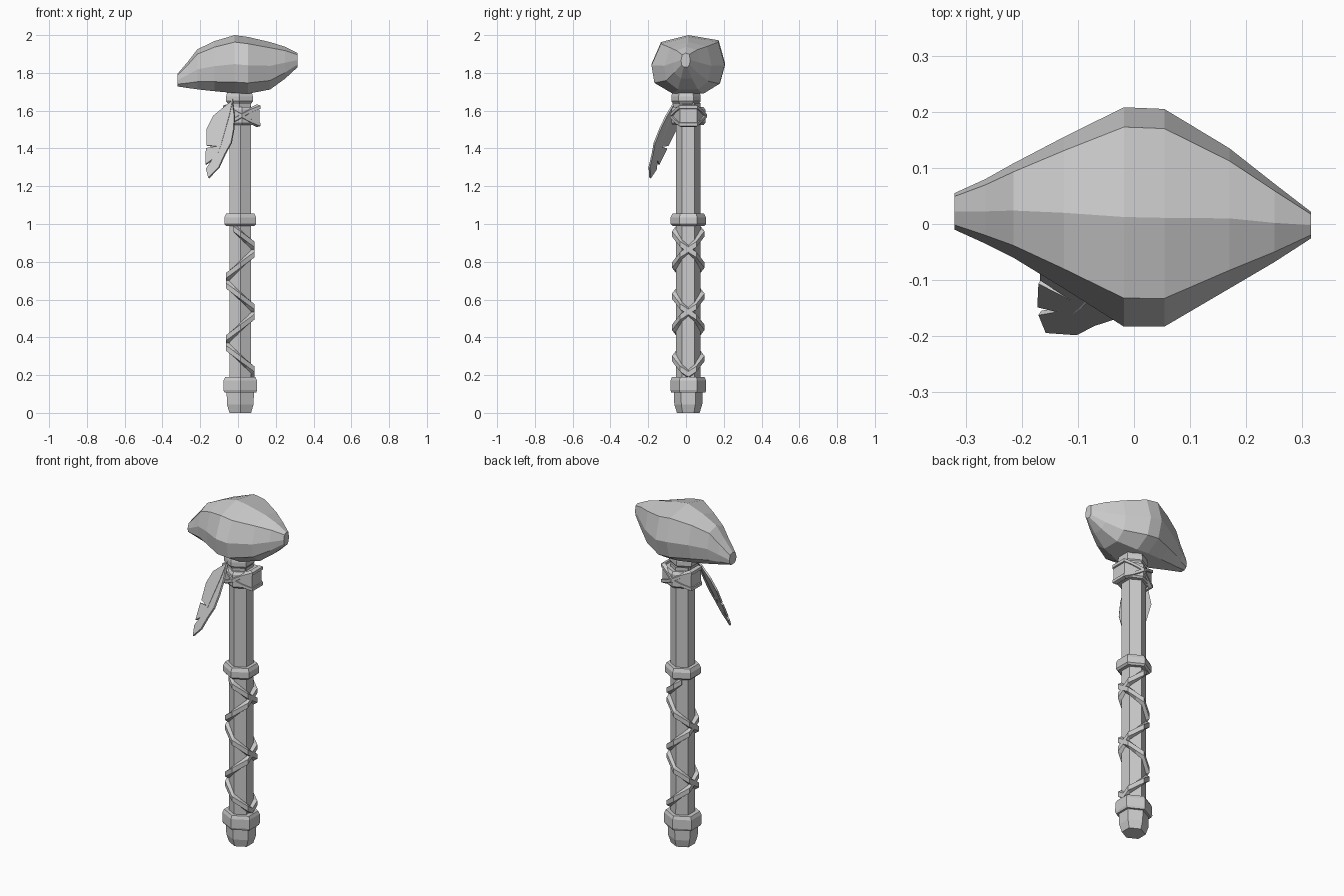
import bpy, bmesh
from math import sin, cos, pi, radians
from mathutils import Vector

if "Cube" in bpy.data.objects:
    bpy.data.objects.remove(bpy.data.objects["Cube"])

CX, CY = 0.012, 0.012   # handle axis


def make(name, verts, faces):
    me = bpy.data.meshes.new(name)
    me.from_pydata(verts, [], faces)
    bm = bmesh.new()
    bm.from_mesh(me)
    bmesh.ops.recalc_face_normals(bm, faces=bm.faces)
    bm.to_mesh(me)
    bm.free()
    ob = bpy.data.objects.new(name, me)
    bpy.context.collection.objects.link(ob)
    return ob


def loft(name, rings):
    """Skin a list of equal closed rings and cap both ends."""
    n, m = len(rings[0]), len(rings)
    verts = [p for r in rings for p in r]
    faces = [(i*n+j, i*n+(j+1) % n, (i+1)*n+(j+1) % n, (i+1)*n+j)
             for i in range(m-1) for j in range(n)]
    faces += [tuple(range(n)), tuple((m-1)*n+j for j in range(n))]
    return make(name, verts, faces)


def hex_part(name, profile, sx=1.0, cx=CX, cy=CY):
    """Six-sided turned part from (radius, z) pairs."""
    angs = [radians(30+60*k) for k in range(6)]
    return loft(name, [[(cx+sx*r*cos(a), cy+r*sin(a), z) for a in angs] for r, z in profile])


def strap(name, steps, z_of, radius, half, thick, sx=1.0, cx=CX):
    """Flat strap hugging the hexagon, sampled every 30 degrees."""
    rings = []
    for d in steps:
        a = radians(d)
        flat = cos(pi/6) if (d // 30) % 2 == 0 else 1.0
        z = z_of(a)
        rings.append([(cx+sx*r*flat*cos(a), CY+r*flat*sin(a), z+h)
                      for r, h in ((radius-thick, -half), (radius, -half*0.6),
                                   (radius, half*0.6), (radius-thick, half))])
    return loft(name, rings)


# Handle and its collars
hex_part("handle", [(0.066, 0.08), (0.065, 1.0), (0.066, 1.64)])
hex_part("pommel", [(0.060, 0), (0.074, 0.045), (0.076, 0.12)], 1.1)
hex_part("bottom_collar", [(0.090, 0.108), (0.095, 0.12), (0.094, 0.172), (0.086, 0.19)], 1.08)
hex_part("middle_collar", [(0.084, 0.99), (0.094, 1.0), (0.094, 1.035), (0.084, 1.055)], 1.03)
hex_part("top_collar", [(0.082, 1.525), (0.090, 1.535), (0.090, 1.605), (0.080, 1.62)], 1.2, 0.02)
hex_part("neck", [(0.064, 1.60), (0.066, 1.635), (0.078, 1.65), (0.078, 1.675), (0.066, 1.72)],
         1.05, 0.008, 0.0)

# Two counter-wound grip straps crossing on the left and right sides
for name, s in (("grip_strap_a", 1), ("grip_strap_b", -1)):
    strap(name, [s*30*k for k in range(29)], lambda a: 0.205+0.33*abs(a)/(2*pi), 0.086, 0.024, 0.024)

# Crossed lashing over the top collar
for name, s in (("lashing_a", 1), ("lashing_b", -1)):
    strap(name, range(0, 361, 30),
          lambda a: 1.573+s*0.046*max(-1, min(1, cos(a)/0.86)), 0.098, 0.014, 0.02, 1.17, 0.02)

# Stone head: faceted profile lofted along x
profile = [(0.0, 1.0), (0.82, 0.82), (1, 0), (0.86, -0.65), (0.42, -1),
           (-0.42, -1), (-0.92, -0.62), (-1, 0), (-0.74, 0.76)]
sections = [  # x, y min, y max, z min, z max
    (-0.32, -0.01, 0.055, 1.728, 1.795), (-0.265, -0.035, 0.080, 1.72, 1.86),
    (-0.215, -0.06, 0.108, 1.713, 1.925), (-0.125, -0.115, 0.155, 1.703, 1.968),
    (-0.018, -0.183, 0.208, 1.693, 2.0), (0.054, -0.183, 0.205, 1.69, 1.99),
    (0.17, -0.115, 0.135, 1.712, 1.963), (0.25, -0.068, 0.072, 1.77, 1.938),
    (0.315, -0.026, 0.022, 1.83, 1.905)]
rings = []
for x, y0, y1, z0, z1 in sections:
    rings.append([(x, (y0+y1)/2+u*(y1-y0)/2, (z0+z1)/2+v*(z1-z0)/2) for u, v in profile])
loft("stone_head", rings)


# Feather: notched outline laid on a tilted plane
def on_plane(x, z, lift=0.0):
    return Vector((x, -0.17-0.6*(x+0.03)+0.51*(z-1.43)-lift, z))


outline = [(-0.03, 1.65), (-0.018, 1.57), (-0.022, 1.50), (-0.035, 1.43), (-0.068, 1.37), (-0.10, 1.30),
           (-0.155, 1.243), (-0.168, 1.29), (-0.135, 1.34), (-0.17, 1.315), (-0.168, 1.40),
           (-0.11, 1.41), (-0.165, 1.415), (-0.165, 1.50), (-0.13, 1.57), (-0.07, 1.62)]
feather = make("feather", [on_plane(x, z) for x, z in outline], [tuple(range(len(outline)))])
mod = feather.modifiers.new("thickness", 'SOLIDIFY')
mod.thickness, mod.offset = 0.01, 0

# Quill along the feather
quill = []
for x, z, w in ((-0.022, 1.69, 0.007), (-0.045, 1.58, 0.007), (-0.09, 1.42, 0.006), (-0.145, 1.27, 0.003)):
    c = on_plane(x, z)
    quill.append([c+Vector((w*i, w*1.3*j, 0)) for i, j in ((1, 0), (0, 1), (-1, 0), (0, -1))])
loft("feather_quill", quill)
